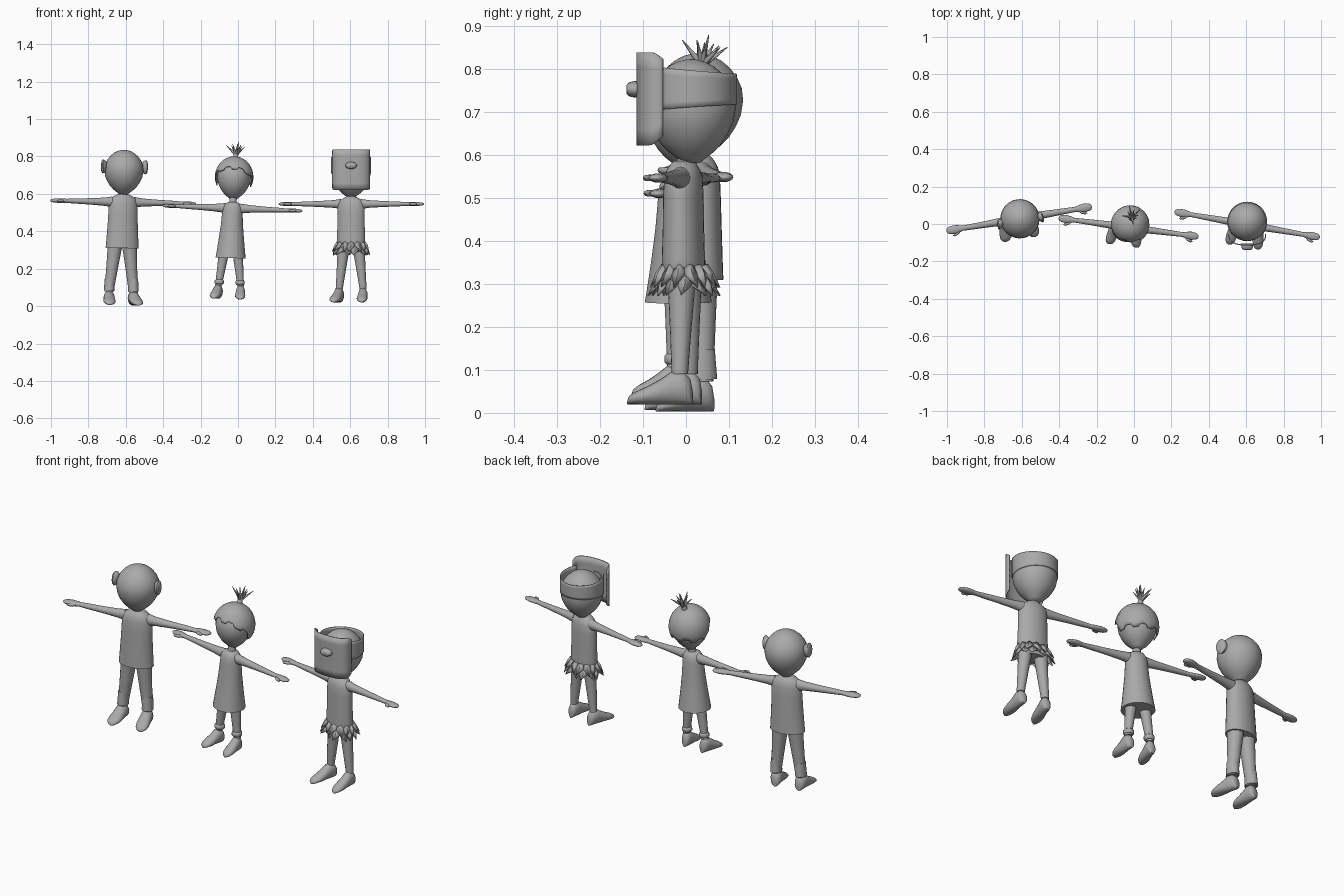
import bpy, bmesh, math
from mathutils import Matrix, Vector

if "Cube" in bpy.data.objects:
    bpy.data.objects.remove(bpy.data.objects["Cube"])

grey = bpy.data.materials.new("plain grey")
grey.diffuse_color = (0.40, 0.40, 0.40, 1)
grey.use_nodes = True
grey.node_tree.nodes["Principled BSDF"].inputs["Base Color"].default_value = grey.diffuse_color
M = Matrix()          # placement of the figure being built


def finish(name, bm, thick=0, angle=50):
    bmesh.ops.recalc_face_normals(bm, faces=bm.faces)
    me = bpy.data.meshes.new(name)
    bm.to_mesh(me)
    bm.free()
    me.transform(M)
    me.materials.append(grey)
    ob = bpy.data.objects.new(name, me)
    bpy.context.collection.objects.link(ob)
    if thick:
        ob.modifiers.new("thickness", 'SOLIDIFY').thickness = thick
    bpy.ops.object.select_all(action='DESELECT')
    ob.select_set(True)
    bpy.context.view_layer.objects.active = ob
    bpy.ops.object.shade_smooth_by_angle(angle=math.radians(angle))


def skin(bm, rows, closed=True):
    n = len(rows[0])
    for a, b in zip(rows, rows[1:]):
        for i in range(n if closed else n - 1):
            j = (i + 1) % n
            bm.faces.new((a[i], a[j], b[j], b[i]))


def loft(name, stations, axis='z', n=20):
    """Elliptical sections (x, y, z, r1, r2) strung along one axis."""
    bm, rows = bmesh.new(), []
    for x, y, z, r1, r2 in stations:
        row = []
        for i in range(n):
            t = 2 * math.pi * i / n
            c, s = r1 * math.cos(t), r2 * math.sin(t)
            d = {'z': (c, s, 0), 'x': (0, c, s), 'y': (c, 0, s)}[axis]
            row.append(bm.verts.new((x + d[0], y + d[1], z + d[2])))
        rows.append(row)
    skin(bm, rows)
    bm.faces.new(rows[0])
    bm.faces.new(rows[-1])
    finish(name, bm)


def place(cx, cy, yaw, tilt):
    global M
    M = (Matrix.Translation((cx, cy, 0.5)) @ Matrix.Rotation(math.radians(tilt), 4, 'Y')
         @ Matrix.Rotation(math.radians(yaw), 4, 'Z') @ Matrix.Translation((0, 0, -0.5)))


def head(z0, z1, r, y=0):
    prof = [(0, .22), (.04, .32), (.1, .5), (.18, .68), (.28, .83), (.4, .95), (.54, 1), (.66, .97),
            (.77, .86), (.86, .7), (.93, .51), (.975, .31), (.995, .13), (1, .02)]
    loft("head", [(0, y, z0 + (z1 - z0) * h, r * k, r * k) for h, k in prof], n=28)


def arms(z, reach, thick, start):
    for s in (-1, 1):
        k = reach / 0.395
        pts = [(start, 1.5, 1.7), (0.10, 1.25, 1.3), (0.18, 1.05, 1.0), (0.26, .9, .8), (0.305, .8, .65),
               (0.33, 1.2, .7), (0.355, 1.4, .7), (0.38, 1.15, .55), (0.391, .7, .35), (0.395, .1, .1)]
        loft("arm", [(s * x * k, 0, z, thick * a, thick * b) for x, a, b in pts], 'x', 16)
        # thumb, toward the front
        loft("thumb", [(s * x * k, y, z, r, r) for x, y, r in
                       ((.315, -.005, .006), (.335, -.022, .008), (.355, -.029, .007), (.364, -.03, .001))], 'x', 10)


def legs(top, sole, hip, foot_x, r_top, r_ankle, foot_w, toe):
    for s in (-1, 1):
        low = sole + 0.07
        rows = []
        for i in range(7):
            f = i / 6
            r = r_top + (r_ankle - r_top) * f ** 0.8
            rows.append((s * (hip + (foot_x - hip) * f), 0, top + (low - top) * f, r, r))
        loft("leg", rows, n=18)
        shape = [(.027, .35, .035), (.022, .7, .06), (.008, .9, .077), (-.015, .95, .078), (-.04, 1, .06),
                 (-.07, 1.08, .042), (-.095, .95, .03), (-.11, .6, .02), (-.115, .15, .008)]
        k = toe / 0.115
        loft("foot", [(s * (foot_x - y * .1), y * k, sole + h / 2, foot_w * w, h / 2)
                      for y, w, h in shape], 'y', 16)


def torso(name, rows, y=0):
    loft(name, [(0, y, z, a, b) for z, a, b in rows], n=28)


def neck(z0, z1, r, y=0):
    loft("neck", [(0, y, z0, r * 1.4, r * 1.3), (0, y, z0 + .02, r, r), (0, y, z1, r, r)])


def band(name, a0, a1, rx, ry, cy, edge, power=1.0, thick=0.005, n=32, rows=6):
    """Upright curved plate; edge(f) gives its bottom and top along the arc."""
    bm, grid = bmesh.new(), []
    sg = lambda v: math.copysign(abs(v) ** power, v)
    for j in range(rows + 1):
        row = []
        for i in range(n + 1):
            t = math.radians(a0 + (a1 - a0) * i / n)
            lo, hi = edge(i / n)
            row.append(bm.verts.new((rx * sg(math.cos(t)), cy + ry * sg(math.sin(t)), lo + (hi - lo) * j / rows)))
        grid.append(row)
    skin(bm, grid, False)
    finish(name, bm, thick)


# ---------- left figure: shirt and trousers ----------
place(-0.615, 0.028, 9.5, 1.3)
head(0.597, 0.836, 0.105)
neck(0.58, 0.63, 0.022)
for s in (-1, 1):
    loft("ear", [(s * (.095 + .03 * f), -.005 - .01 * f, .745, .027 * w, .038 * w)
                 for f, w in ((0, .6), (.4, .9), (.75, 1), (.95, .8), (1, .3))], 'x', 16)
torso("shirt", [(.31, .09, .058), (.33, .088, .057), (.43, .082, .054), (.5, .079, .052), (.55, .077, .05),
                (.572, .07, .045), (.587, .052, .037), (.598, .03, .028)])
arms(0.556, 0.395, 0.017, 0.06)
legs(0.34, 0.005, 0.037, 0.066, 0.042, 0.025, 0.031, 0.112)
for s in (-1, 1):
    loft("trouser_cuff", [(s * .063, 0, .15, .027, .029), (s * .066, 0, .08, .028, .034)])

# ---------- middle figure: dress and topknot ----------
place(-0.03, -0.018, -7.6, 2.2)
head(0.572, 0.788, 0.09, 0.015)
neck(0.535, 0.60, 0.019, 0.005)
torso("dress", [(.257, .081, .078), (.30, .075, .071), (.36, .068, .062), (.43, .06, .053), (.5, .055, .047),
                (.53, .052, .043), (.548, .04, .034), (.556, .022, .022)])
arms(0.523, 0.378, 0.0155, 0.04)
legs(0.30, 0.037, 0.035, 0.06, 0.03, 0.018, 0.026, 0.1)
for s in (-1, 1):
    loft("sock_cuff", [(s * .056, 0, z, r, r) for z, r in ((.115, .02), (.12, .025), (.135, .025), (.14, .019))])
# hair shell with a ragged rim, open over the face
bm, rows, n = bmesh.new(), [], 48
for j in range(11):
    row = []
    for i in range(n):
        t = 2 * math.pi * i / n
        front = max(0, -math.sin(t)) ** 0.6
        end = math.radians(112 - 50 * front + (5 if i % 6 < 3 else -3))
        p = end * (0.03 + 0.97 * j / 10)
        row.append(bm.verts.new((.098 * math.sin(p) * math.cos(t), .015 + .098 * math.sin(p) * math.sin(t),
                                 .69 + .106 * math.cos(p))))
    rows.append(row)
skin(bm, rows)
bm.faces.new(rows[0])
finish("hair", bm, 0.005)
# topknot: short stalk and a spray of spikes
loft("topknot_stalk", [(0, .04, .775, .022, .022), (0, .05, .80, .013, .013), (0, .055, .82, .012, .012)])
bm = bmesh.new()
for i in range(10):
    t = 2 * math.pi * i / 9
    lean = 0.15 if i == 9 else (0.85 if i % 2 else 0.55)
    d = Vector((math.sin(lean) * math.cos(t), math.sin(lean) * math.sin(t) + .25, math.cos(lean))).normalized()
    length = 0.075 if i % 2 else 0.062
    rot = d.to_track_quat('Z', 'Y').to_matrix().to_4x4()
    base = Vector((0, .055, .808))
    bmesh.ops.create_cone(bm, segments=8, radius1=.009, radius2=.001, depth=length, cap_ends=True,
                          matrix=Matrix.Translation(base + d * length / 2) @ rot)
finish("topknot_spikes", bm)

# ---------- right figure: mask and leaf skirt ----------
place(0.605, -0.003, -10, 0)
neck(0.57, 0.62, 0.021, 0.003)
torso("vest", [(.29, .06, .045), (.32, .076, .05), (.36, .077, .049), (.43, .074, .047), (.5, .074, .046),
               (.545, .072, .044), (.565, .06, .038), (.578, .04, .03), (.586, .022, .022)], -0.003)
arms(0.546, 0.395, 0.0155, 0.055)
legs(0.335, 0.02, 0.038, 0.065, 0.036, 0.019, 0.027, 0.122)
# two rows of pointed leaves
bm = bmesh.new()
for row, (r, z, drop, count) in enumerate(((0, .342, .05, 13), (.004, .318, .045, 13))):
    for i in range(count):
        t0 = 2 * math.pi * (i + row * .5) / count
        def at(dt, out, zz):
            return bm.verts.new(((.072 + r + out) * math.cos(t0 + dt),
                                 (.048 + r + out) * math.sin(t0 + dt), zz))
        sway = .12 if i % 2 else -.12
        a, b, c = at(-.2, 0, z), at(0, .006, z + .004), at(.2, 0, z)
        d, e, f = at(.27, .014, z - .02), at(0, .02, z - .018), at(-.27, .014, z - .02)
        tip = at(sway, .026 + (.008 if i % 3 else 0), z - drop)
        for q in ((a, b, e, f), (b, c, d, e), (f, e, tip), (e, d, tip)):
            bm.faces.new(q)
finish("leaf_skirt", bm, 0.004, 30)

place(0.605, -0.003, 0, 0)      # the head looks straight ahead
head(0.582, 0.822, 0.104, 0.015)


def mask_edge(f):
    corner = max(0, abs(f - .5) * 2 - .7) / .3
    return .622 + .02 * corner ** 2, .838 - .015 * corner ** 3


band("mask", 180, 360, .102, .062, -.050, mask_edge, 0.75, 0.006)
band("mask_strap", -40, 220, .107, .107, .015,
     lambda f: (.705 + .012 * math.sin(math.pi * f), .803 - .015 * math.sin(math.pi * f)), 1.0, 0.004)
# small snout on the mask
loft("mask_snout", [(0, -.10, .752, .032, .02), (0, -.118, .752, .031, .019), (0, -.13, .752, .028, .016),
                    (0, -.135, .752, .02, .01)], 'y', 16)
